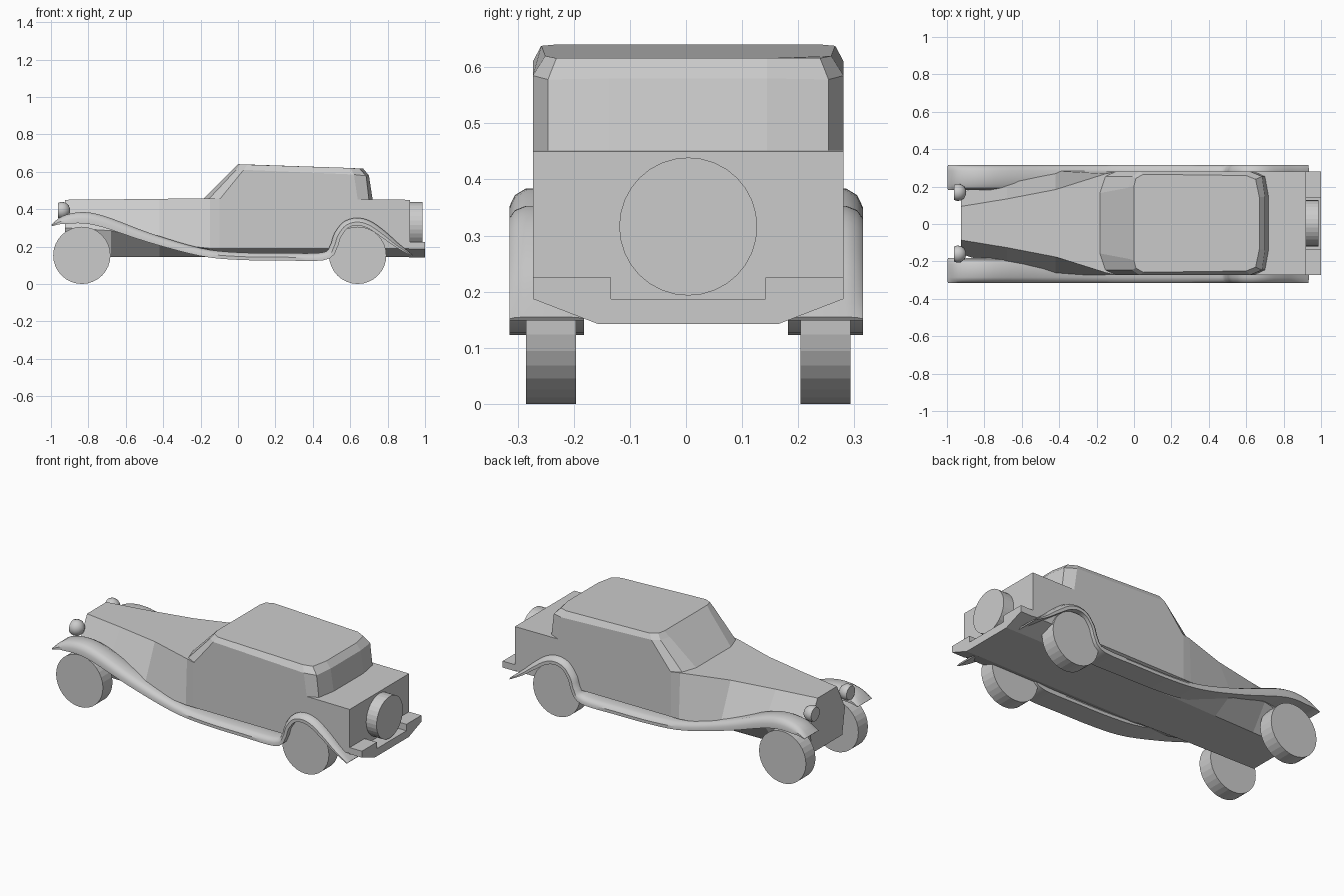
import bpy, bmesh, math
from mathutils import Vector

cube = bpy.data.objects.get("Cube")
if cube:
    bpy.data.objects.remove(cube)

grey = bpy.data.materials.new("plain grey")
grey.use_nodes = True
grey.diffuse_color = (0.6, 0.6, 0.6, 1)
grey.node_tree.nodes["Principled BSDF"].inputs["Base Color"].default_value = (0.6, 0.6, 0.6, 1)

MID = 0.004  # centre line of body and wheels


def finish(name, bm, smooth=None):
    bmesh.ops.recalc_face_normals(bm, faces=bm.faces)
    mesh = bpy.data.meshes.new(name)
    bm.to_mesh(mesh)
    bm.free()
    mesh.materials.append(grey)
    obj = bpy.data.objects.new(name, mesh)
    bpy.context.collection.objects.link(obj)
    if smooth:
        bpy.ops.object.select_all(action="DESELECT")
        obj.select_set(True)
        bpy.context.view_layer.objects.active = obj
        bpy.ops.object.shade_smooth_by_angle(angle=math.radians(smooth))
    return obj


def loft(name, rings, smooth=None):
    """Skin a list of equal-length closed rings and cap both ends."""
    bm = bmesh.new()
    loops = [[bm.verts.new(p) for p in ring] for ring in rings]
    n = len(loops[0])
    for a, b in zip(loops, loops[1:]):
        for i in range(n):
            j = (i + 1) % n
            bm.faces.new((a[i], a[j], b[j], b[i]))
    bm.faces.new(loops[0])
    bm.faces.new(loops[-1])
    return finish(name, bm, smooth)


def mirrored(half):
    """Full ring from its +y half."""
    return ([(x, MID + y, z) for x, y, z in half]
            + [(x, MID - y, z) for x, y, z in reversed(half)])


def disc(name, centre, radius, depth, axis):
    bm = bmesh.new()
    bmesh.ops.create_cone(bm, cap_ends=True, segments=32, radius1=radius,
                          radius2=radius, depth=depth)
    obj = finish(name, bm)
    obj.location = centre
    obj.rotation_euler = (math.pi / 2, 0, 0) if axis == "y" else (0, math.pi / 2, 0)


# Body and bonnet: x, then bottom, widest and top corner of each cross-section
sections = [
    (-0.925, (0.14, 0.145), (0.165, 0.30), (0.09, 0.45)),
    (-0.68, (0.145, 0.145), (0.24, 0.285), (0.13, 0.452)),
    (-0.42, (0.15, 0.145), (0.28, 0.22), (0.18, 0.455)),
    (-0.15, (0.16, 0.143), (0.277, 0.19), (0.265, 0.458)),
    (-0.10, (0.16, 0.143), (0.277, 0.19), (0.277, 0.456)),
    (0.92, (0.16, 0.143), (0.277, 0.19), (0.277, 0.45)),
]
loft("body", [mirrored([(x, y, z) for y, z in pts]) for x, *pts in sections])

# Cabin: rings from waistline to roof, front to back along one side
cabin = [
    [(-0.19, 0.16, 0.45), (-0.16, 0.25, 0.45), (-0.10, 0.277, 0.45),
     (0.64, 0.277, 0.45), (0.70, 0.25, 0.45), (0.72, 0.14, 0.45)],
    [(-0.03, 0.19, 0.61), (-0.01, 0.25, 0.61), (0.03, 0.277, 0.61),
     (0.62, 0.277, 0.585), (0.685, 0.25, 0.578), (0.70, 0.14, 0.58)],
    [(0.0, 0.20, 0.64), (0.01, 0.24, 0.64), (0.05, 0.262, 0.638),
     (0.60, 0.255, 0.62), (0.65, 0.235, 0.616), (0.67, 0.14, 0.616)],
]
loft("cabin", [mirrored(half) for half in cabin])

# Rear step with a notch below the spare wheel
step = [(0.16, 0.142), (0.277, 0.187), (0.277, 0.225), (0.138, 0.225), (0.138, 0.187)]
loft("rear_step", [mirrored([(x, y, z) for y, z in step]) for x in (0.915, 1.0)])

# Wheels
disc("spare_wheel", (0.95, MID, 0.316), 0.123, 0.075, "x")
for side, tag in ((1, "back"), (-1, "front")):
    for x, place in ((-0.835, "nose"), (0.64, "tail")):
        disc(f"wheel_{place}_{tag}", (x, MID + side * 0.2445, 0.153), 0.153, 0.089, "y")


def spline(points, steps):
    """Catmull-Rom curve through the points."""
    pts = [Vector(p) for p in points]
    pts = [pts[0]] + pts + [pts[-1]]
    out = []
    for a, b, c, d in zip(pts, pts[1:], pts[2:], pts[3:]):
        for k in range(steps):
            t = k / steps
            out.append(0.5 * (2 * b + (c - a) * t + (2 * a - 5 * b + 4 * c - d) * t * t
                              + (3 * b - a - 3 * c + d) * t ** 3))
    return out + [pts[-1]]


# Wings: x, z of the crown and thickness, flowing into the running board
wing_path = [(-0.998, 0.315, 0.008), (-0.94, 0.362, 0.045), (-0.835, 0.384, 0.06),
             (-0.71, 0.362, 0.06), (-0.47, 0.272, 0.05), (-0.2, 0.192, 0.042),
             (0.0, 0.169, 0.04), (0.25, 0.165, 0.04), (0.45, 0.168, 0.042),
             (0.492, 0.205, 0.04), (0.515, 0.27, 0.04), (0.565, 0.332, 0.04),
             (0.635, 0.353, 0.04), (0.71, 0.335, 0.04), (0.79, 0.278, 0.036),
             (0.86, 0.215, 0.025), (0.935, 0.155, 0.008)]
crown = spline(wing_path, 4)
# Cross-section: y and share of the thickness below the crown
shape = [(0.182, 1), (0.182, 0.55), (0.192, 0.2), (0.215, 0), (0.285, 0),
         (0.305, 0.2), (0.315, 0.55), (0.315, 1)]
for side, tag in ((1, "back"), (-1, "front")):
    rings = []
    for i, p in enumerate(crown):
        d = crown[min(i + 1, len(crown) - 1)] - crown[max(i - 1, 0)]
        down = Vector((d.y, 0, -d.x)).normalized()
        rings.append([Vector((p.x, side * y, p.y)) + down * (p.z * s) for y, s in shape])
    loft(f"wing_{tag}", rings, 35)

# Headlamps: bowls with a flat glass facing the nose
for side, tag in ((1, "back"), (-1, "front")):
    rings = []
    for x, r in ((-0.963, 0.040), (-0.945, 0.046), (-0.925, 0.043), (-0.907, 0.03), (-0.897, 0.008)):
        rings.append([(x, MID + side * 0.165 + r * math.cos(a), 0.393 + r * math.sin(a))
                      for a in (k * math.tau / 20 for k in range(20))])
    loft(f"headlamp_{tag}", rings, 40)
